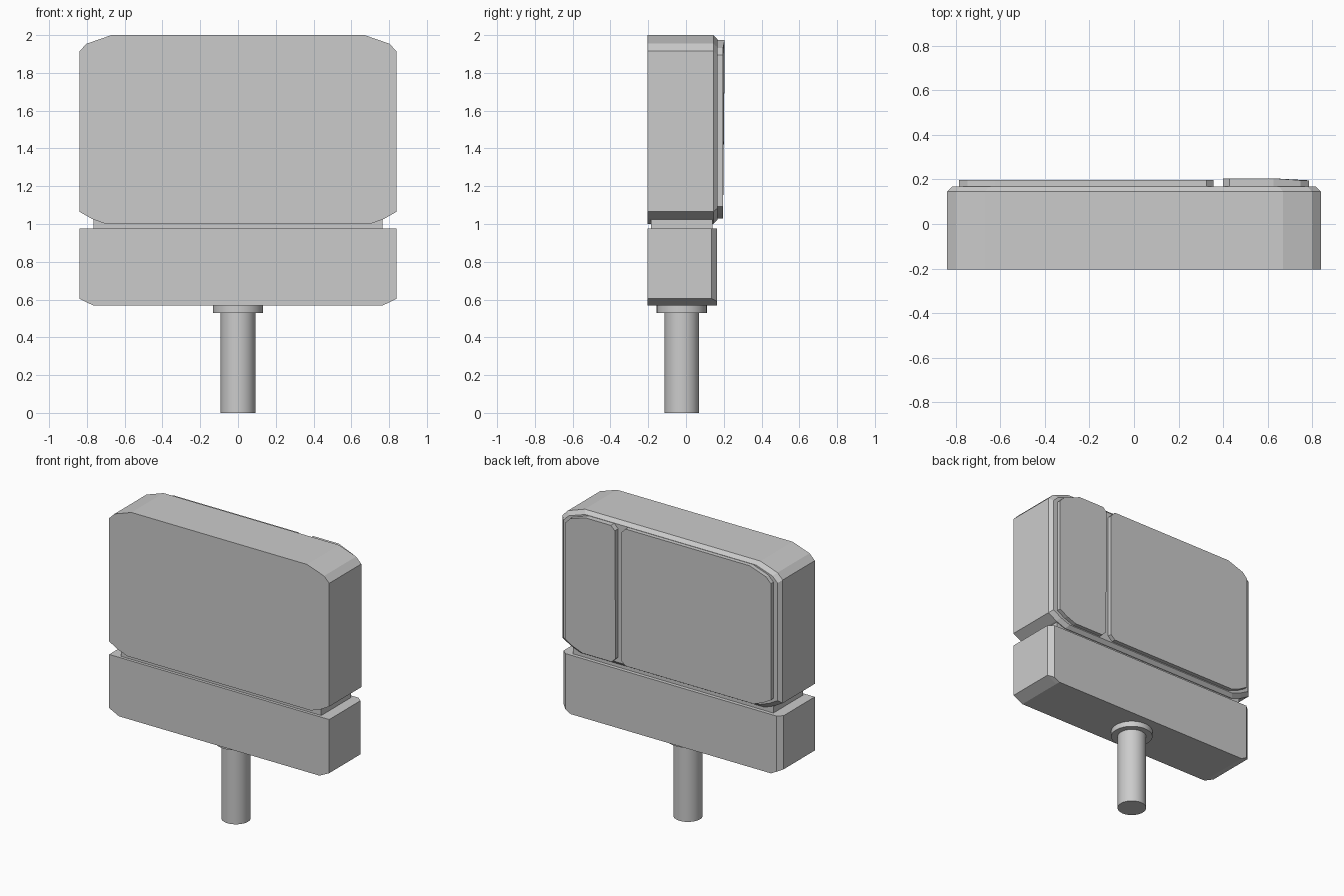
import bpy, bmesh

if "Cube" in bpy.data.objects:
    bpy.data.objects.remove(bpy.data.objects["Cube"])


def loft(name, rings):
    """Skin equal-length (x, y, z) rings into a closed solid."""
    bm = bmesh.new()
    loops = [[bm.verts.new(p) for p in ring] for ring in rings]
    n = len(loops[0])
    bm.faces.new(loops[0])
    bm.faces.new(loops[-1])
    for a, b in zip(loops, loops[1:]):
        for i in range(n):
            j = (i + 1) % n
            bm.faces.new((a[i], a[j], b[j], b[i]))
    bmesh.ops.recalc_face_normals(bm, faces=bm.faces)
    mesh = bpy.data.meshes.new(name)
    bm.to_mesh(mesh)
    bm.free()
    obj = bpy.data.objects.new(name, mesh)
    bpy.context.collection.objects.link(obj)
    return obj


def at(y, outline):
    return [(x, y, z) for x, z in outline]


def mirrored(half):
    return half + [(-x, z) for x, z in reversed(half)]


def scaled(outline, half_x, z0, z1):
    """Fit the housing outline (0.84 wide, z 1..2) into new limits."""
    return [(x * half_x / 0.84, z0 + (z - 1) * (z1 - z0)) for x, z in outline]


def cylinder(name, radius, z0, z1):
    bpy.ops.mesh.primitive_cylinder_add(vertices=32, radius=radius, depth=z1 - z0,
                                        location=(0, -0.022, (z0 + z1) / 2))
    obj = bpy.context.object
    obj.name = name
    bpy.ops.object.shade_smooth_by_angle()


# Upper housing with clipped corners and a bevelled back rim
half = [(0.70, 1.0), (0.775, 1.028), (0.84, 1.065),
        (0.84, 1.915), (0.80, 1.955), (0.67, 2.0)]
outline = mirrored(half)
loft("upper_housing", [at(-0.205, outline), at(0.145, outline),
                       at(0.168, scaled(outline, 0.817, 1.023, 1.977))])

# Raised back panels, separated by a narrow vertical groove
panel = scaled(half, 0.785, 1.03, 1.975)
left_side = [(-x, z) for x, z in reversed(panel)]
wide = left_side + [(0.325, 1.03), (0.358, 1.06), (0.358, 1.94), (0.325, 1.975)]
# left_side runs top to bottom, then the groove edge climbs back up
loft("wide_back_panel", [at(0.16, wide), at(0.197, wide)])

narrow = panel + [(0.43, 1.975), (0.40, 1.945), (0.40, 1.06), (0.43, 1.03)]
loft("narrow_back_panel", [at(0.16, narrow),
                           [(x, 0.205 if z > 1.94 and x < 0.7 else 0.196, z)
                            for x, z in narrow]])

# Recessed neck between the two housings
neck = [(-0.765, 0.95), (0.765, 0.95), (0.765, 1.027), (-0.765, 1.027)]
loft("neck", [at(-0.185, neck), at(0.14, neck)])

# Lower housing with clipped bottom and back corners
base = mirrored([(0.765, 0.568), (0.84, 0.605), (0.84, 0.975)])
base_back = mirrored([(0.765, 0.568), (0.805, 0.59), (0.805, 0.975)])
loft("lower_housing", [at(-0.205, base), at(0.135, base), at(0.165, base_back)])

# Stem and its collar
cylinder("collar", 0.133, 0.53, 0.575)
cylinder("stem", 0.092, 0.0, 0.55)
